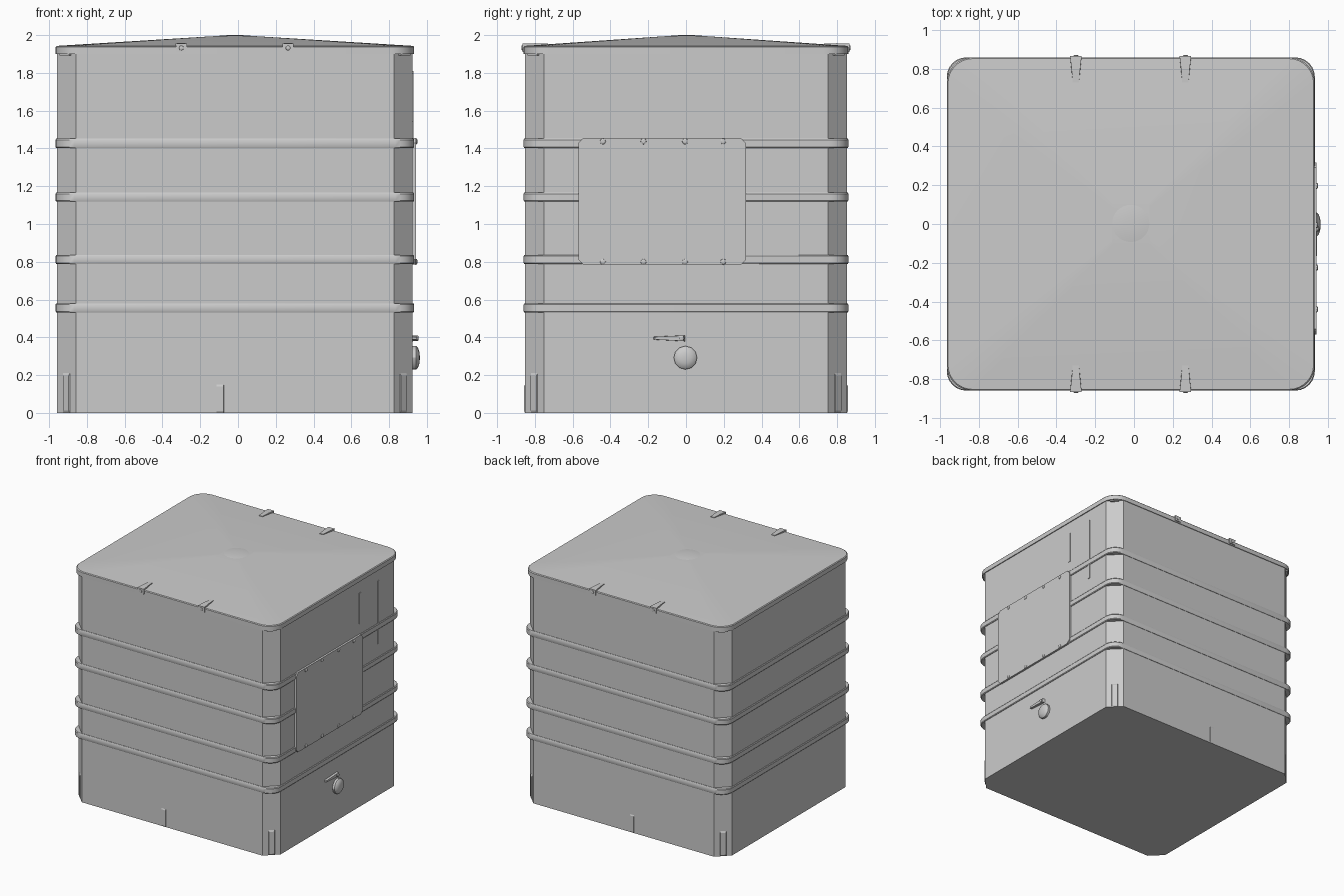
import bpy, bmesh, math
from mathutils import Matrix, Vector

if "Cube" in bpy.data.objects:
    bpy.data.objects.remove(bpy.data.objects["Cube"])

CX = -0.0165          # centre of the box in x
HX, HY = 0.9415, 0.853  # half sizes of the walls


def finish(name, bm, smooth=True):
    bmesh.ops.recalc_face_normals(bm, faces=bm.faces)
    me = bpy.data.meshes.new(name)
    bm.to_mesh(me)
    bm.free()
    ob = bpy.data.objects.new(name, me)
    bpy.context.collection.objects.link(ob)
    if smooth:
        bpy.ops.object.select_all(action='DESELECT')
        ob.select_set(True)
        bpy.context.view_layer.objects.active = ob
        bpy.ops.object.shade_smooth_by_angle(angle=math.radians(30))
    return ob


def rounded_rect(hx, hy, r, n):
    pts = []
    for k, (sx, sy) in enumerate([(1, 1), (-1, 1), (-1, -1), (1, -1)]):
        for i in range(n + 1):
            a = math.pi / 2 * (k + i / n)
            pts.append((CX + sx * (hx - r) + r * math.cos(a),
                        sy * (hy - r) + r * math.sin(a)))
    return pts


def loft(name, rings, n, bottom=False, top=False, smooth=True):
    """rings: (half x, half y, corner radius, z)"""
    bm = bmesh.new()
    loops = [[bm.verts.new((x, y, z)) for x, y in rounded_rect(hx, hy, r, n)]
             for hx, hy, r, z in rings]
    for a, b in zip(loops, loops[1:]):
        for i in range(len(a)):
            j = (i + 1) % len(a)
            bm.faces.new((a[i], a[j], b[j], b[i]))
    if bottom:
        bm.faces.new(loops[0])
    if top:
        bm.faces.new(loops[-1])
    return finish(name, bm, smooth)


def prism(name, pts, offset, chamfer=0.0):
    """Extrude a closed 3D outline by a vector"""
    bm = bmesh.new()
    f = bm.faces.new([bm.verts.new(p) for p in pts])
    ext = bmesh.ops.extrude_face_region(bm, geom=[f])['geom']
    vs = [v for v in ext if isinstance(v, bmesh.types.BMVert)]
    c = sum((v.co for v in vs), Vector()) / len(vs)
    for v in vs:
        v.co += (c - v.co) * chamfer + Vector(offset)
    if not any(isinstance(g, bmesh.types.BMFace) for g in bm.faces if g == f) and len(bm.faces) < len(pts) + 2:
        bm.faces.new([v for v in bm.verts if v not in vs])
    return finish(name, bm, False)


def turned(name, loc, axis, profile, n=12):
    """Stack of circles (radius, distance) along an axis"""
    rot = Vector((0, 0, 1)).rotation_difference(Vector(axis)).to_matrix().to_4x4()
    m = Matrix.Translation(loc) @ rot
    bm = bmesh.new()
    loops = [[bm.verts.new(m @ Vector((r * math.cos(2 * math.pi * i / n),
                                       r * math.sin(2 * math.pi * i / n), d)))
              for i in range(n)] for r, d in profile]
    for a, b in zip(loops, loops[1:]):
        for i in range(n):
            j = (i + 1) % n
            bm.faces.new((a[i], a[j], b[j], b[i]))
    bm.faces.new(loops[-1])
    return finish(name, bm)


# Main box with chamfered corners
loft("body", [(HX, HY, 0.1, 0), (HX, HY, 0.1, 1.925)], 1, bottom=True, smooth=False)

# Four raised bands with rounded corners
for k, (z0, z1) in enumerate([(0.532, 0.58), (0.788, 0.836), (1.118, 1.166), (1.402, 1.452)]):
    prof = [(-0.035, z0), (0.004, z0), (0.008, z0 + 0.006),
            (0.008, z1 - 0.006), (0.004, z1), (-0.035, z1)]
    loft(f"band_{k + 1}", [(HX + o, HY + o * 0.8, 0.1, z) for o, z in prof], 6)

# Lid: folded rim and shallow pyramid
LX, LY, LR = 0.949, 0.859, 0.13
loft("lid", [(LX - 0.05, LY - 0.05, LR - 0.04, 1.9), (LX, LY, LR, 1.9), (LX, LY, LR, 1.937),
             (LX - 0.006, LY - 0.006, LR - 0.004, 1.943), (0.1, 0.1, 0.012, 1.995)],
     8, top=True)
turned("lid_cap", (CX, 0.003, 1.99), (0, 0, 1),
       [(0.098, 0), (0.096, 0.005), (0.07, 0.008), (0.03, 0.01)], 32)

# Plates under the lid at the corners
for sx in (-1, 1):
    for sy in (-1, 1):
        x, y = CX + sx * (HX - 0.05), sy * (HY - 0.05)
        d, s = Vector((sx, sy, 0)) * 0.012, Vector((-sx, sy, 0)) * 0.025
        c = Vector((x, y, 1.891))
        prism("corner_plate", [c - s, c + s, c + s + d, c - s + d], (0, 0, 0.012))
        # Low ribs at the foot of each corner
        c, s = Vector((x, y, 0)), s * 0.7
        prism("corner_rib", [c - s, c + s, c + s + Vector((0, 0, 0.21)), c - s + Vector((0, 0, 0.21))],
              Vector((sx, sy, 0)) * 0.004, 0.12)

# Lid clips and bolts, front and back
for sy in (-1, 1):
    for x in (-0.30, 0.265):
        y = sy * 0.866
        side = [(y, 1.91), (y, 1.955), (sy * 0.80, 1.957), (sy * 0.73, 1.956), (sy * 0.73, 1.94),
                (sy * 0.845, 1.925), (sy * 0.845, 1.91)]
        width = [0.028, 0.03, 0.022, 0.016, 0.016, 0.027, 0.028]
        bm = bmesh.new()
        a = [bm.verts.new((x - w, py, pz)) for (py, pz), w in zip(side, width)]
        b = [bm.verts.new((x + w, py, pz)) for (py, pz), w in zip(side, width)]
        bm.faces.new(a)
        bm.faces.new(b)
        for i in range(len(a)):
            j = (i + 1) % len(a)
            bm.faces.new((a[i], a[j], b[j], b[i]))
        finish("lid_clip", bm, False)
        turned("clip_bolt", (x, y, 1.932), (0, sy, 0), [(0.013, 0), (0.012, 0.004), (0.006, 0.006)], 8)
    # Shallow rib at the foot of the wall
    prism("foot_rib", [(-0.115, sy * HY, 0), (-0.075, sy * HY, 0),
                       (-0.075, sy * HY, 0.15), (-0.115, sy * HY, 0.15)], (0, sy * 0.004, 0), 0.12)

# Access panel on the right with bolts
WX = CX + HX
y0, y1, z0, z1, c = -0.57, 0.318, 0.785, 1.455, 0.027
outline = [(y0 + c, z0), (y1 - c, z0), (y1, z0 + c), (y1, z1 - c),
           (y1 - c, z1), (y0 + c, z1), (y0, z1 - c), (y0, z0 + c)]
prism("access_panel", [(WX - 0.002, y, z) for y, z in outline], (0.019, 0, 0))
for y in (-0.44, -0.225, -0.005, 0.197):
    for z in (0.8, 1.437):
        turned("panel_bolt", (0.94, y, z), (1, 0, 0), [(0.016, 0), (0.015, 0.006), (0.008, 0.01)], 8)

# Drain knob
turned("drain_knob", (WX - 0.004, -0.003, 0.292), (1, 0, 0),
       [(0.062, 0), (0.062, 0.022), (0.052, 0.032), (0.03, 0.0395), (0.01, 0.0415)], 12)

# Lever above the knob
prism("lever", [(WX - 0.002, -0.172, 0.388), (WX - 0.002, -0.006, 0.379),
                (WX - 0.002, -0.006, 0.411), (WX - 0.002, -0.172, 0.403)], (0.022, 0, 0), 0.08)
turned("lever_pivot", (WX, -0.025, 0.395), (1, 0, 0), [(0.014, 0), (0.014, 0.028), (0.008, 0.031)], 10)

# Slim vertical strips on the right wall
for ya, yb, za, zb in ((0.29, 0.313, 1.54, 1.80), (0.533, 0.557, 1.28, 1.81)):
    prism("wall_strip", [(WX, ya, za), (WX, yb, za), (WX, yb, zb), (WX, ya, zb)], (0.004, 0, 0))
